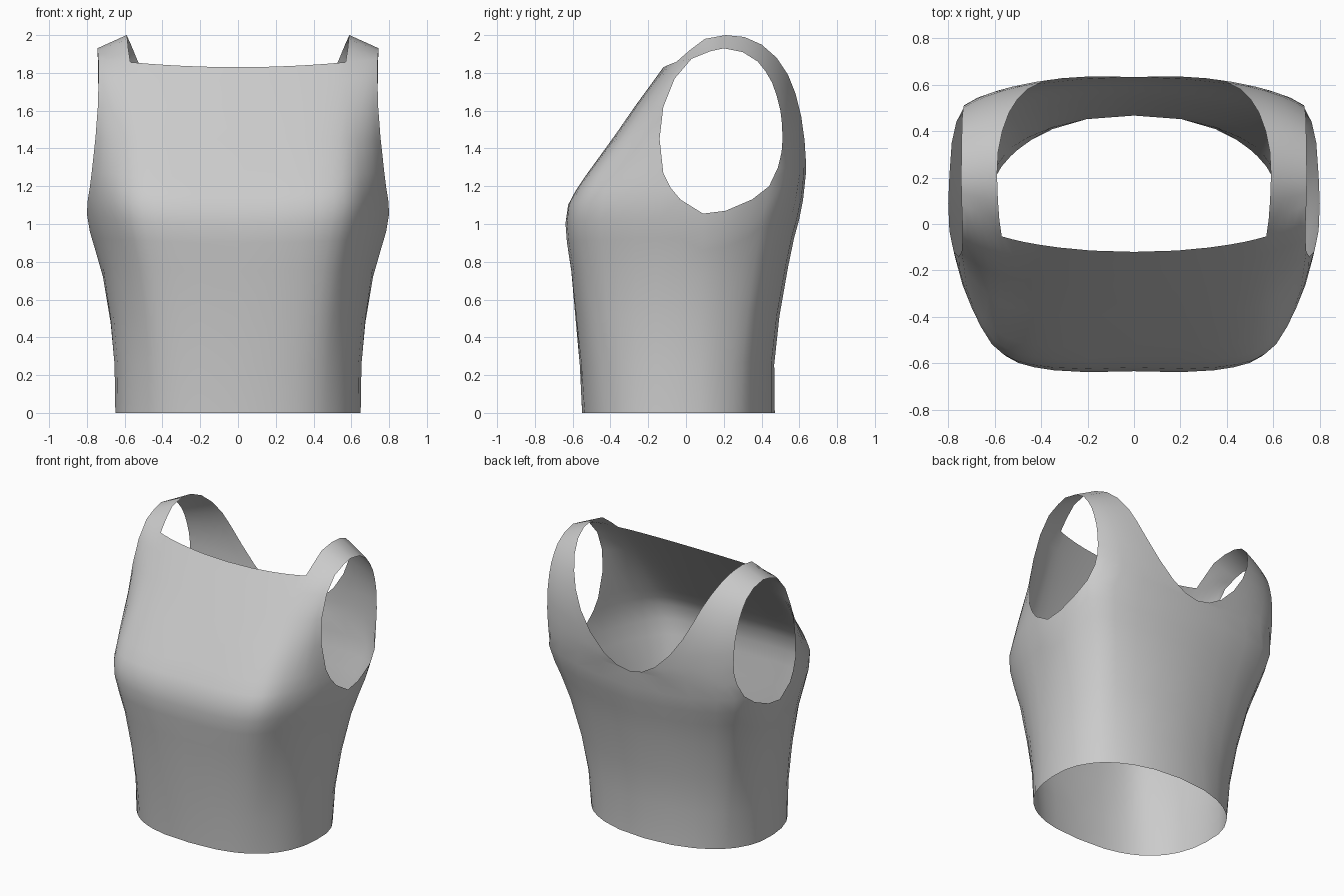
import bpy, bmesh, math
from mathutils import Vector

cube = bpy.data.objects.get("Cube")
if cube:
    bpy.data.objects.remove(cube, do_unlink=True)

# Fabric colour
fabric = bpy.data.materials.new("grey_fabric")
fabric.use_nodes = True
grey = (0.6, 0.6, 0.6, 1)
fabric.diffuse_color = grey
fabric.node_tree.nodes["Principled BSDF"].inputs["Base Color"].default_value = grey

bm = bmesh.new()


def add_row(points):
    return [bm.verts.new(p) for p in points]


def bridge(a, b):
    for i in range(len(a) - 1):
        bm.faces.new((a[i], a[i + 1], b[i + 1], b[i]))


# Cross-section of the front panel, from the centre line to the armhole
ACROSS = (0, .25, .44, .55, .64, .71, .77, .83, .88, .93, .97, 1)
DEPTH = (0, -.01, 0, .02, .05, .1, .17, .3, .44, .61, .81, 1)
STRAP_START = 6
STRAP_COLUMNS = len(ACROSS) - STRAP_START


def front_row(y, z, armhole, roundness):
    ax, ay, az = armhole
    return add_row((ax * s,
                    y + (ay - y) * (d * roundness + s * s * (1 - roundness)),
                    z + (az - z) * s * s) for s, d in zip(ACROSS, DEPTH))


def back_row(inner, armhole, roundness):
    n, a = Vector(inner), Vector(armhole)
    points = []
    for i in range(STRAP_COLUMNS):
        u = i / (STRAP_COLUMNS - 1)
        s = u + (math.sin(u * math.pi / 2) - u) * roundness
        d = u + (1 - math.cos(u * math.pi / 2) - u) * roundness
        points.append((n.x + (a.x - n.x) * s, n.y + (a.y - n.y) * d, n.z + (a.z - n.z) * u))
    return add_row(points)


# Front panel, chest to neckline
front = [front_row(*r) for r in (
    (-.618, 1.1, (.795, -.03, 1.13), 1),
    (-.582, 1.17, (.785, -.08, 1.19), 1),
    (-.53, 1.25, (.775, -.12, 1.27), 1),
    (-.39, 1.45, (.755, -.14, 1.45), .9),
    (-.265, 1.63, (.742, -.12, 1.62), .7),
    (-.17, 1.76, (.738, -.06, 1.77), .45),
    (-.12, 1.83, (.74, .03, 1.875), .35))]
for a, b in zip(front, front[1:]):
    bridge(a, b)

# Shoulder strap and back panel: neckline point, armhole point, roundness
back = [front[-1][STRAP_START:]] + [back_row(*r) for r in (
    ((.58, .02, 1.92), (.742, .08, 1.895), 0),
    ((.586, .1, 1.98), (.743, .13, 1.915), 0),
    ((.59, .21, 2), (.745, .2, 1.93), 0),
    ((.585, .31, 1.99), (.743, .3, 1.91), 0),
    ((.567, .4, 1.95), (.742, .38, 1.86), .1),
    ((.538, .48, 1.88), (.741, .42, 1.81), .15),
    ((.5, .54, 1.79), (.74, .455, 1.75), .2),
    ((.46, .58, 1.69), (.738, .48, 1.68), .3),
    ((.4, .61, 1.57), (.735, .5, 1.6), .4),
    ((.31, .628, 1.44), (.733, .508, 1.53), .5),
    ((.2, .635, 1.33), (.732, .511, 1.45), .6),
    ((.1, .635, 1.27), (.732, .506, 1.38), .75),
    ((0, .633, 1.25), (.74, .487, 1.3), .9),
    ((0, .62, 1.13), (.765, .44, 1.2), 1))]
for a, b in zip(back, back[1:]):
    bridge(a, b)

# Waist: rings from the armpit level down to the hem
armpit = add_row([(.8, .09, 1.055), (.795, .21, 1.07), (.785, .35, 1.13)])
chest = front[0] + armpit + back[-1][::-1]
upper = chest
for z, half, fy, by in ((1, .785, .634, .6), (.9, .757, .628, .572), (.75, .717, .607, .54),
                        (.5, .678, .585, .495), (.25, .655, .562, .467), (0, .65, .55, .47)):
    blend = z / 1.1
    ring = []
    for v in chest:
        cx = v.co.x / .8
        cy = v.co.y / (.618 if v.co.y < 0 else .62)
        angle = math.atan2(cy, cx)
        power = .82 if cy < 0 else .92
        rx = abs(math.cos(angle)) ** power if cx > 0 else 0
        ry = math.copysign(abs(math.sin(angle)) ** power, cy)
        px, py = rx + (cx - rx) * blend, ry + (cy - ry) * blend
        ring.append((px * half, py * (fy if py < 0 else by), z * v.co.z / 1.1))
    lower = add_row(ring)
    bridge(lower, upper)
    upper = lower

bmesh.ops.recalc_face_normals(bm, faces=bm.faces)
if front[0][0].link_faces[0].normal.y > 0:
    bmesh.ops.reverse_faces(bm, faces=bm.faces)
for f in bm.faces:
    f.smooth = True

mesh = bpy.data.meshes.new("tank_top")
bm.to_mesh(mesh)
bm.free()
mesh.materials.append(fabric)
top = bpy.data.objects.new("tank_top", mesh)
bpy.context.collection.objects.link(top)

# The other half
mirror = top.modifiers.new("Mirror", "MIRROR")
mirror.use_clip = True
mirror.merge_threshold = 0.001
